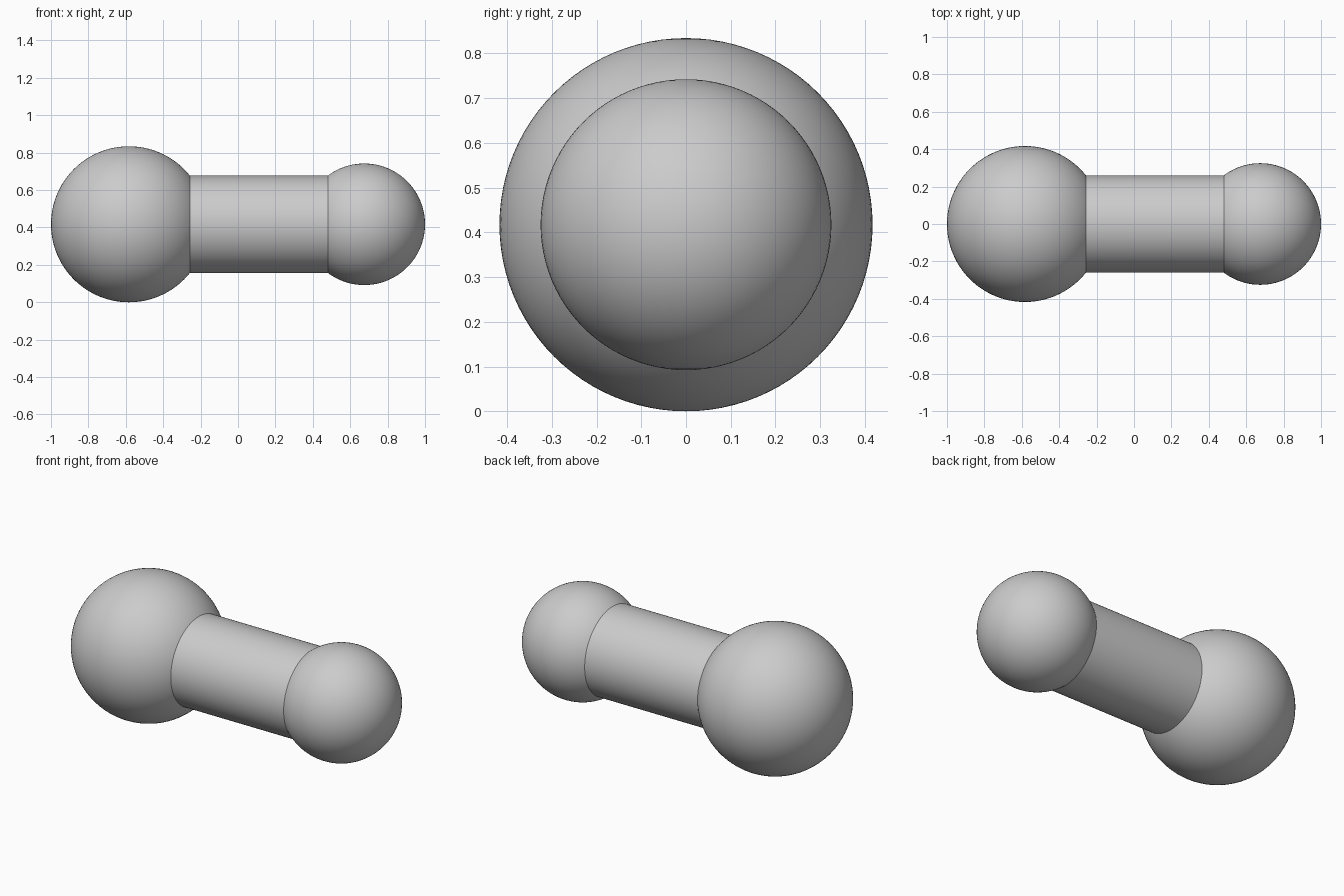
import bpy
import math

if "Cube" in bpy.data.objects:
    bpy.data.objects.remove(bpy.data.objects["Cube"])

AXIS_Z = 0.417  # height of the shared centre line


def finish(name):
    ob = bpy.context.object
    ob.name = name
    bpy.ops.object.shade_smooth_by_angle(angle=math.radians(35))
    return ob


def ball(name, x, radius):
    bpy.ops.mesh.primitive_uv_sphere_add(
        segments=96, ring_count=48, radius=radius, location=(x, 0, AXIS_Z))
    return finish(name)


def rod(name, x0, x1, radius):
    bpy.ops.mesh.primitive_cylinder_add(
        vertices=96, radius=radius, depth=x1 - x0,
        location=((x0 + x1) / 2, 0, AXIS_Z), rotation=(0, math.pi / 2, 0))
    return finish(name)


# Two end balls joined by a round bar that runs into both of them
ball("large_ball", -0.583, 0.417)
ball("small_ball", 0.675, 0.325)
rod("connecting_bar", -0.45, 0.6, 0.26)
